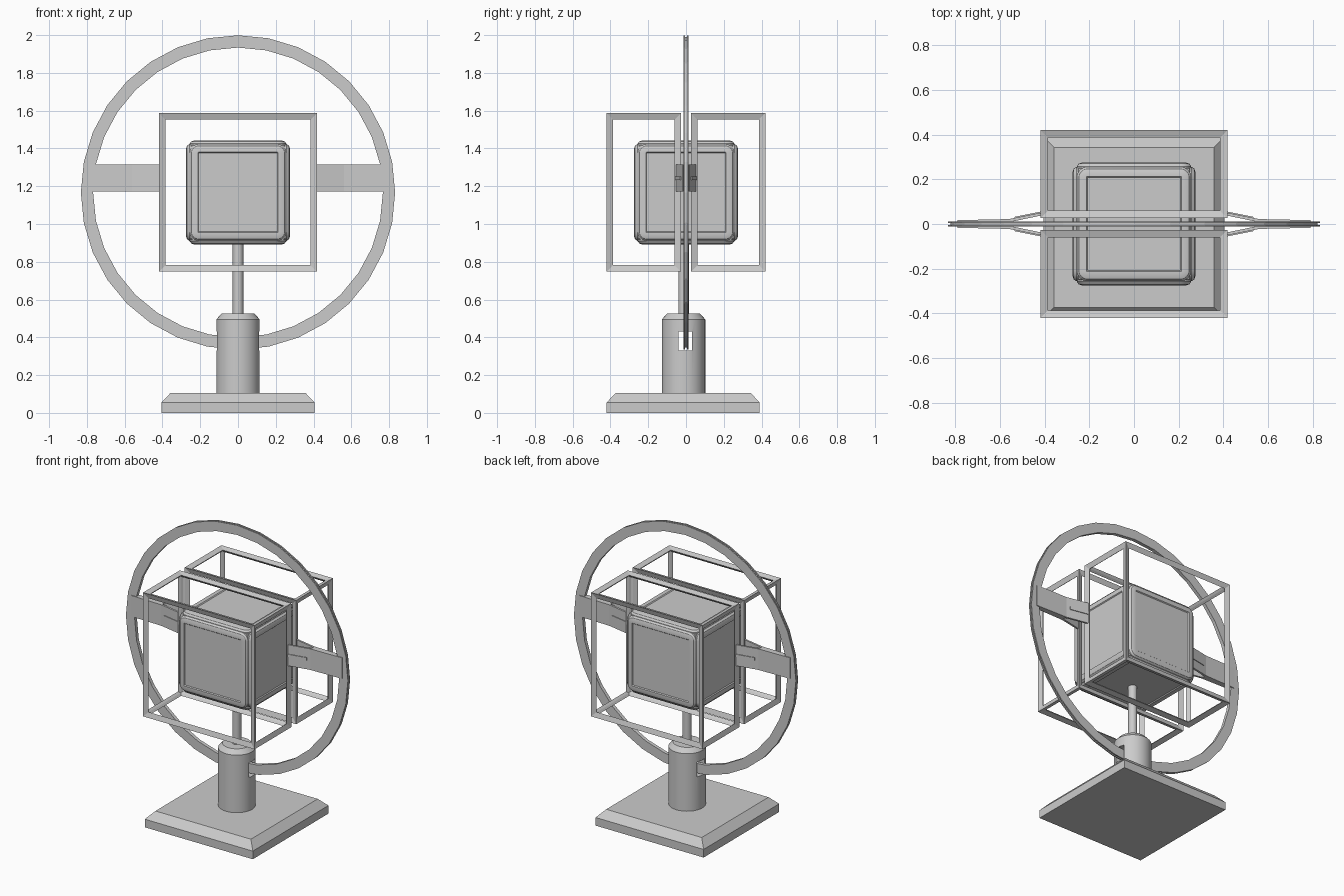
import bpy, bmesh
from math import pi, cos, sin
from mathutils import Matrix, Vector

if "Cube" in bpy.data.objects:
    bpy.data.objects.remove(bpy.data.objects["Cube"])

CZ = 1.167          # height of the ring / cube centre
PY = -0.013         # y of the stand axis


def make(name, bm, smooth=False):
    bmesh.ops.recalc_face_normals(bm, faces=bm.faces)
    me = bpy.data.meshes.new(name)
    bm.to_mesh(me)
    bm.free()
    ob = bpy.data.objects.new(name, me)
    bpy.context.collection.objects.link(ob)
    if smooth:
        bpy.ops.object.select_all(action='DESELECT')
        ob.select_set(True)
        bpy.context.view_layer.objects.active = ob
        bpy.ops.object.shade_smooth_by_angle()
    return ob


def loft(bm, rings, mat=Matrix(), cyclic=False):
    """Skin closed rings of points; cap the ends, or join last to first."""
    vs = [[bm.verts.new(mat @ Vector(p)) for p in r] for r in rings]
    pairs = list(zip(vs, vs[1:]))
    if cyclic:
        pairs.append((vs[-1], vs[0]))
    for a, b in pairs:
        n = len(a)
        for i in range(n):
            bm.faces.new((a[i], a[(i + 1) % n], b[(i + 1) % n], b[i]))
    if not cyclic:
        bm.faces.new(vs[0])
        bm.faces.new(vs[-1])


def circle(r, z, n=32, y=PY):
    return [(r * cos(2 * pi * i / n), y + r * sin(2 * pi * i / n), z) for i in range(n)]


def square(h, z, y=-0.015):
    return [(-h, y - h, z), (h, y - h, z), (h, y + h, z), (-h, y + h, z)]


def round_square(h, z, core=0.21, seg=4):
    r = max(h - core, 0) + 0.002
    c = h - r
    pts = []
    for q in range(4):
        sx, sy = ((1, 1), (-1, 1), (-1, -1), (1, -1))[q]
        for i in range(seg + 1):
            a = q * pi / 2 + i * pi / 2 / seg
            pts.append((sx * c + r * cos(a), sy * c + r * sin(a), z))
    return pts


def box(bm, lo, hi):
    loft(bm, [[(lo[0], lo[1], z), (hi[0], lo[1], z), (hi[0], hi[1], z), (lo[0], hi[1], z)]
              for z in (lo[2], hi[2])])


# Base plate with chamfered top
bm = bmesh.new()
loft(bm, [square(0.405, 0), square(0.405, 0.055), square(0.358, 0.105)])
make("base", bm)

# Column with a slot for the ring
bm = bmesh.new()
loft(bm, [circle(0.115, 0.10), circle(0.115, 0.495), circle(0.088, 0.525)])
column = make("column", bm, True)
bm = bmesh.new()
box(bm, (-0.3, -0.04, 0.33), (0.3, 0.032, 0.43))
cutter = make("slot_cutter", bm)
cutter.hide_render = True
cutter.hide_viewport = True
mod = column.modifiers.new("slot", 'BOOLEAN')
mod.operation = 'DIFFERENCE'
mod.solver = 'EXACT'
mod.object = cutter

# Rod carrying the cube
bm = bmesh.new()
loft(bm, [circle(0.028, 0.51, 16), circle(0.028, 0.91, 16)])
make("rod", bm, True)

# Big ring, grooved along its outer rim
profile = [(0.832, -0.012), (0.832, -0.004), (0.822, -0.004), (0.822, 0.004),
           (0.832, 0.004), (0.832, 0.012), (0.767, 0.012), (0.767, -0.012)]
bm = bmesh.new()
loft(bm, [[(r * cos(a), y, CZ + r * sin(a)) for r, y in profile]
          for a in (2 * pi * i / 32 for i in range(32))], cyclic=True)
make("ring", bm)

# Forked side arms with a thin rib on each prong
half = [(0.79, 0.017), (0.56, 0.022), (0.405, 0.053)]
inner = [(0.405, 0.04), (0.56, 0.008)]
for side, s in (("right", 1), ("left", -1)):
    outline = half + inner + [(x, -y) for x, y in reversed(half + inner)]
    bm = bmesh.new()
    loft(bm, [[(s * x, y, z) for x, y in outline] for z in (1.172, 1.314)])
    make("arm_" + side, bm)
    bm = bmesh.new()
    for t in (1, -1):
        rib = [(0.535, 0.024), (0.535, 0.032), (0.41, 0.057), (0.41, 0.05)]
        loft(bm, [[(s * x, t * y, z) for x, y in rib] for z in (1.232, 1.252)])
    make("arm_rib_" + side, bm)


# Open box frames made of tapered bars
def frame(name, lo, hi):
    lo, hi = Vector(lo), Vector(hi)
    mid = (lo + hi) / 2
    bm = bmesh.new()
    box(bm, lo, hi)
    bmesh.ops.recalc_face_normals(bm, faces=bm.faces)
    caps = list(bm.faces)
    bmesh.ops.inset_individual(bm, faces=caps, thickness=0.034, depth=-0.011,
                               use_even_offset=True)
    inside = {}

    def inner_corner(v):
        key = tuple(v.co[i] > mid[i] for i in range(3))
        if key not in inside:
            inside[key] = bm.verts.new([hi[i] - 0.024 if key[i] else lo[i] + 0.024
                                        for i in range(3)])
        return inside[key]

    for f in caps:
        vs = list(f.verts)
        for a, b in zip(vs, vs[1:] + vs[:1]):
            bm.faces.new((a, b, inner_corner(b), inner_corner(a)))
    bmesh.ops.delete(bm, geom=caps, context='FACES_ONLY')
    make(name, bm)


frame("front_frame", (-0.418, -0.42, 0.748), (0.418, -0.026, 1.587))
frame("back_frame", (-0.418, 0.026, 0.748), (0.418, 0.42, 1.587))

# Cube core
bm = bmesh.new()
bmesh.ops.create_cube(bm, size=0.51, matrix=Matrix.Translation((0, 0, CZ)))
bmesh.ops.bevel(bm, geom=bm.edges[:], offset=0.02, segments=2, profile=0.5, affect='EDGES')
make("cube_core", bm, True)

# Six rounded plates with a shallow inset panel
steps = [(0.256, 0.24), (0.256, 0.258), (0.247, 0.27), (0.232, 0.275),
         (0.213, 0.275), (0.208, 0.269)]
bm = bmesh.new()
turns = [Matrix.Rotation(i * pi / 2, 4, 'X') for i in range(4)]
turns += [Matrix.Rotation(s * pi / 2, 4, 'Y') for s in (1, -1)]
for rot in turns:
    loft(bm, [round_square(h, z) for h, z in steps], Matrix.Translation((0, 0, CZ)) @ rot)
make("cube_plates", bm, True)
